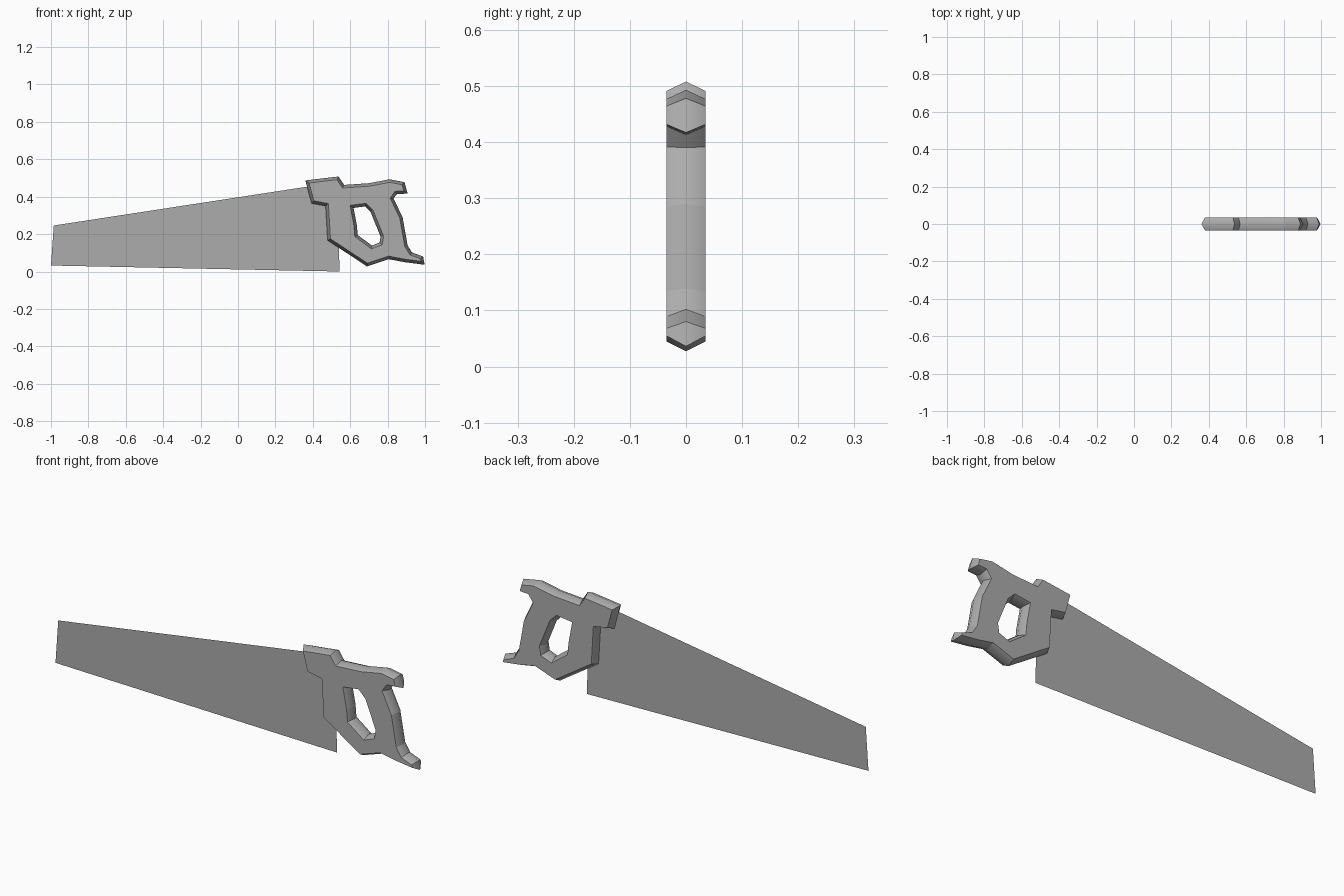
import bpy, bmesh
from mathutils import Vector

cube = bpy.data.objects.get("Cube")
if cube:
    bpy.data.objects.remove(cube, do_unlink=True)

HALF_WIDTH = 0.035   # half thickness of the handle
CHAMFER = 0.016      # how far the flat sides sit inside the ridge line


def make_material(name, color):
    mat = bpy.data.materials.new(name)
    mat.use_nodes = True
    mat.diffuse_color = color
    mat.node_tree.nodes["Principled BSDF"].inputs["Base Color"].default_value = color
    return mat


def finish(name, bm, mat):
    mesh = bpy.data.meshes.new(name)
    bm.to_mesh(mesh)
    bm.free()
    mesh.materials.append(mat)
    obj = bpy.data.objects.new(name, mesh)
    bpy.context.collection.objects.link(obj)
    return obj


def offset(points, dist):
    """Move a closed outline to the left of its direction of travel."""
    pts = [Vector(p) for p in points]
    result = []
    for i, p in enumerate(pts):
        a = (p - pts[i - 1]).normalized()
        b = (pts[(i + 1) % len(pts)] - p).normalized()
        na, nb = Vector((-a.y, a.x)), Vector((-b.y, b.x))
        result.append(p + (na + nb) * dist / (1 + na.dot(nb)))
    return result


def ring(bm, points, y):
    return [bm.verts.new((p[0], y, p[1])) for p in points]


grey = make_material("mid_grey", (0.415, 0.415, 0.415, 1))

# Blade: a thin tapering sheet
bm = bmesh.new()
bm.faces.new(ring(bm, [(-1, 0.032), (0.543, 0), (0.53, 0.478), (-0.985, 0.246)], 0))
finish("blade", bm, grey)

# Handle ridge outline, counter-clockwise from the top left corner
outer = [(0.36, 0.487), (0.393, 0.364), (0.468, 0.35), (0.479, 0.166),
         (0.69, 0.027), (0.805, 0.066), (0.89, 0.05), (0.998, 0.036),
         (0.99, 0.08), (0.93, 0.102), (0.907, 0.139), (0.88, 0.29),
         (0.832, 0.39), (0.848, 0.413), (0.907, 0.417), (0.89, 0.478),
         (0.81, 0.493), (0.70, 0.472), (0.567, 0.463), (0.537, 0.508)]
# Grip hole, clockwise
hole = [(0.618, 0.34), (0.68, 0.348), (0.708, 0.32), (0.762, 0.187),
        (0.757, 0.155), (0.716, 0.139), (0.64, 0.195), (0.635, 0.25)]

# Handle: two flat sides joined by pointed edges
bm = bmesh.new()
rims = {-1: [], 1: []}
ridge_edges = set()
for outline in (outer, hole):
    n = len(outline)
    ridge = ring(bm, outline, 0)
    for side in (-1, 1):
        rim = ring(bm, offset(outline, CHAMFER), side * HALF_WIDTH)
        for i in range(n):
            j = (i + 1) % n
            bm.faces.new((ridge[i], ridge[j], rim[j], rim[i]))
            rims[side].append(bm.edges.get((rim[i], rim[j])))
            ridge_edges.add(bm.edges.get((ridge[i], ridge[j])))
for side, edges in rims.items():
    bmesh.ops.triangle_fill(bm, edges=edges, use_beauty=True,
                            normal=(0, side, 0))
bmesh.ops.recalc_face_normals(bm, faces=bm.faces)

# Soft shading across the ridge only; every other edge stays crisp
for face in bm.faces:
    face.smooth = True
for edge in bm.edges:
    edge.smooth = edge in ridge_edges
finish("handle", bm, grey)
